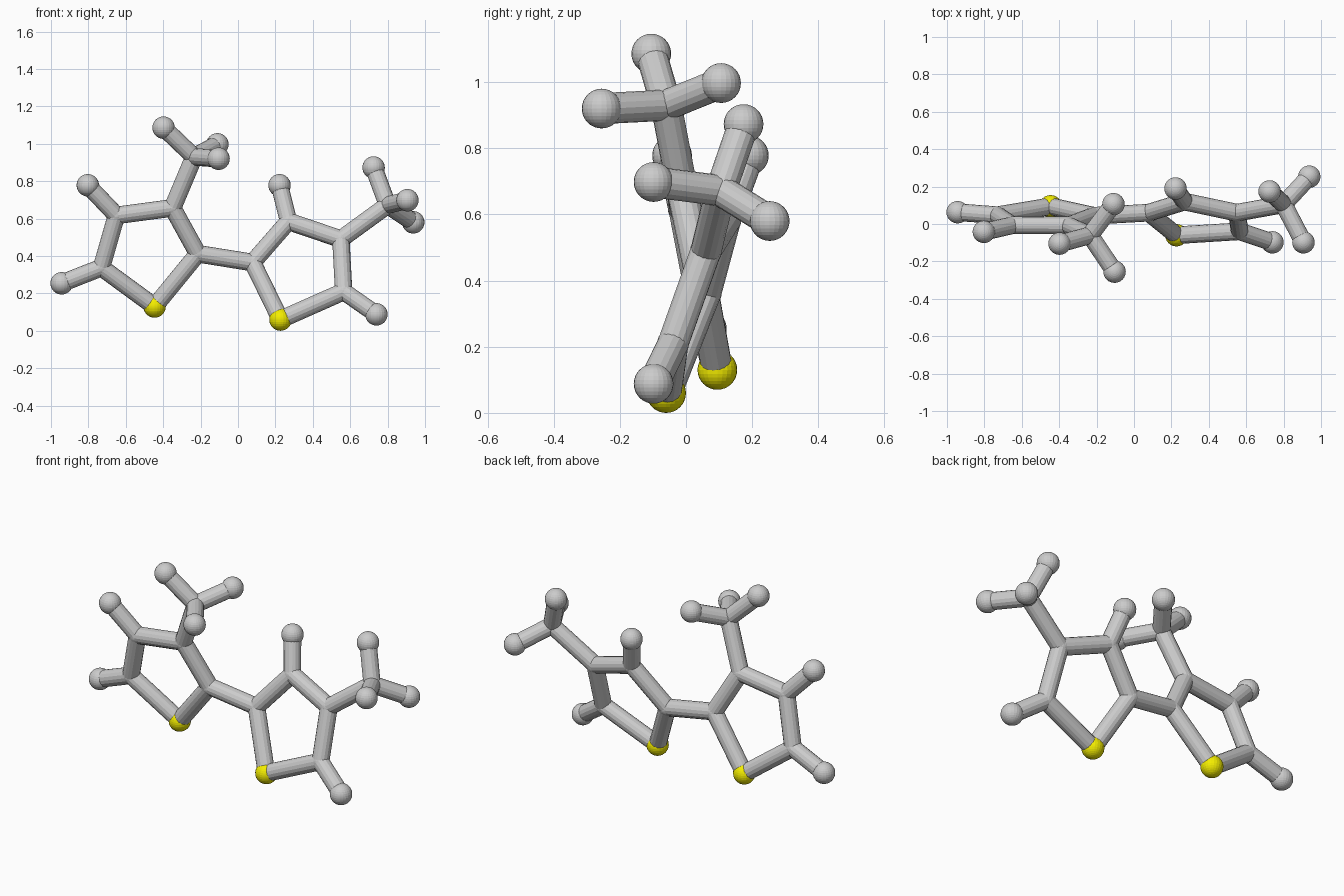
import bpy
from mathutils import Vector

if "Cube" in bpy.data.objects:
    bpy.data.objects.remove(bpy.data.objects["Cube"])

BALL_R, BOND_R = 0.06, 0.047

yellow = bpy.data.materials.new("sulphur_yellow")
yellow.diffuse_color = (0.9, 0.85, 0.0, 1)
yellow.use_nodes = True
yellow.node_tree.nodes["Principled BSDF"].inputs["Base Color"].default_value = yellow.diffuse_color


def ball(name, p, r, mat=None):
    bpy.ops.mesh.primitive_uv_sphere_add(segments=24, ring_count=16, radius=r, location=p)
    o = bpy.context.object
    o.name = name
    if mat:
        o.data.materials.append(mat)


def bond(name, a, b):
    a, b = Vector(a), Vector(b)
    bpy.ops.mesh.primitive_cylinder_add(vertices=16, radius=BOND_R,
                                        depth=(b - a).length, location=(a + b) / 2)
    o = bpy.context.object
    o.name = name
    o.rotation_euler = (b - a).to_track_quat('Z', 'Y').to_euler()


# Each ring lies in a tilted plane y = a + b*x + c*z
def on_plane(plane, points):
    a, b, c = plane
    return [(x, a + b * x + c * z, z) for x, z in points]


left_plane = (0.131, 0.023, -0.199)
right_plane = (-0.06, -0.093, 0.35)

# Ring corners, first one is the sulphur atom, then around the ring
left = on_plane(left_plane, [(-0.446, 0.13), (-0.73, 0.338), (-0.65, 0.617),
                             (-0.35, 0.657), (-0.215, 0.412)])
right = on_plane(right_plane, [(0.227, 0.06), (0.565, 0.21), (0.55, 0.49),
                               (0.27, 0.585), (0.078, 0.365)])

# Hydrogens attached to ring corners, by corner index
left_h = {1: (-0.943, 0.063, 0.254), 2: (-0.803, -0.042, 0.778)}
right_h = {1: (0.74, -0.098, 0.088), 3: (0.222, 0.19, 0.778)}

# Methyl groups: ring corner, carbon, three hydrogens
left_m = (3, (-0.235, -0.06, 0.93),
          [(-0.398, -0.105, 1.086), (-0.11, 0.106, 0.997), (-0.104, -0.255, 0.92)])
right_m = (2, (0.80, 0.105, 0.672),
           [(0.725, 0.174, 0.873), (0.906, -0.098, 0.698), (0.937, 0.253, 0.58)])

for side, ring, hyd, methyl in (("left", left, left_h, left_m),
                                ("right", right, right_h, right_m)):
    # Five-sided ring
    for i, p in enumerate(ring):
        if i == 0:
            ball(f"{side}_sulphur", p, BALL_R, yellow)
        else:
            ball(f"{side}_ring_joint_{i}", p, BOND_R + 0.001)
        bond(f"{side}_ring_bond_{i}", p, ring[(i + 1) % 5])
    # Ring hydrogens
    for i, h in hyd.items():
        bond(f"{side}_hydrogen_bond_{i}", ring[i], h)
        ball(f"{side}_hydrogen_{i}", h, BALL_R)
    # Methyl branch
    i, c, hs = methyl
    bond(f"{side}_methyl_stem", ring[i], c)
    ball(f"{side}_methyl_joint", c, BOND_R + 0.001)
    for k, h in enumerate(hs):
        bond(f"{side}_methyl_bond_{k}", c, h)
        ball(f"{side}_methyl_hydrogen_{k}", h, BALL_R)

# Link between the two rings
bond("ring_link", left[4], right[4])
